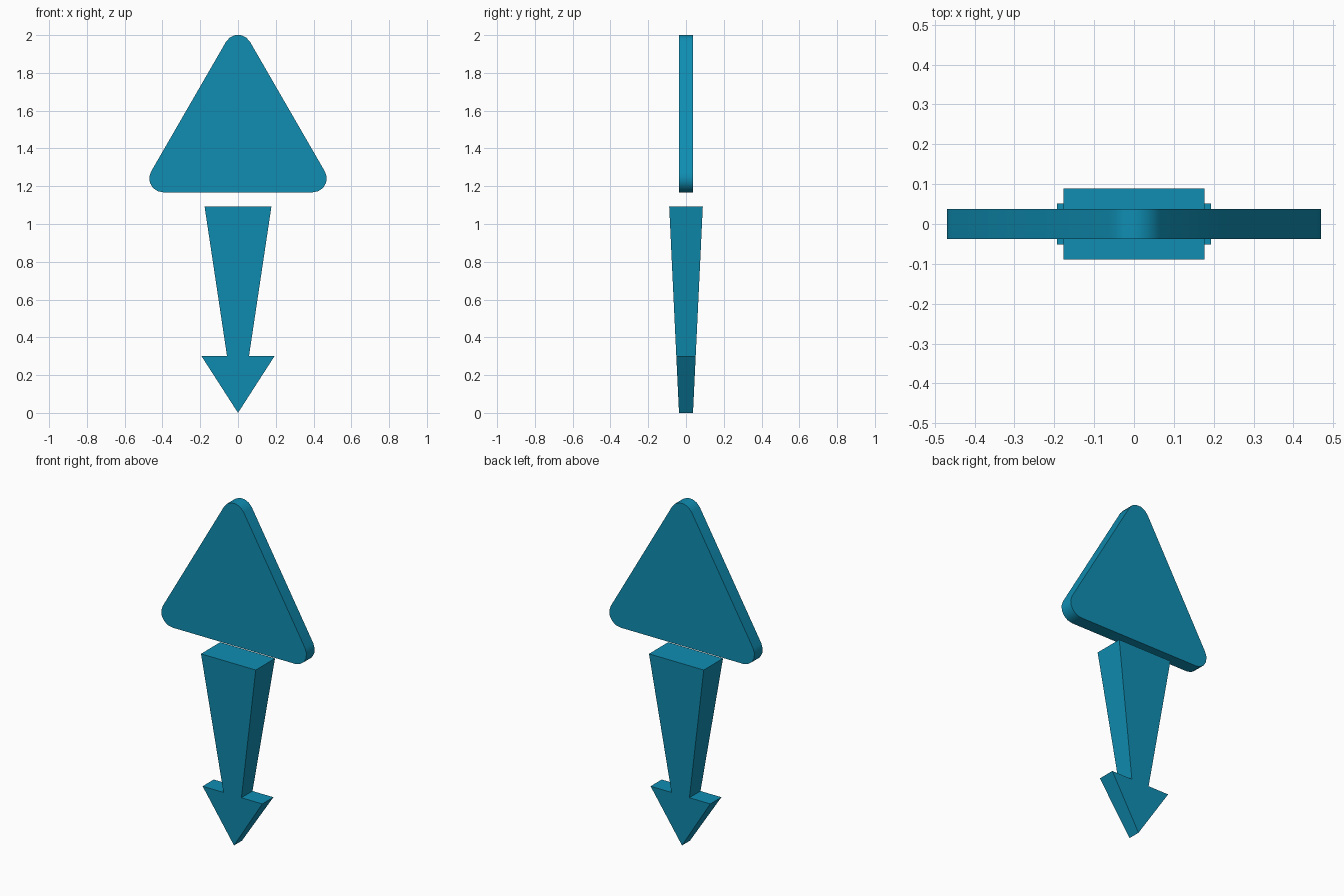
import bpy, bmesh
from math import sin, cos, radians, sqrt

if "Cube" in bpy.data.objects:
    bpy.data.objects.remove(bpy.data.objects["Cube"])

teal = bpy.data.materials.new("teal")
teal.diffuse_color = (0.005, 0.27, 0.45, 1)
teal.use_nodes = True
teal.node_tree.nodes["Principled BSDF"].inputs["Base Color"].default_value = teal.diffuse_color


def slab(name, profile, half_depth):
    """Extrude an x-z profile along y; half_depth(z) gives the half thickness."""
    bm = bmesh.new()
    front = [bm.verts.new((x, -half_depth(z), z)) for x, z in profile]
    back = [bm.verts.new((x, half_depth(z), z)) for x, z in profile]
    bm.faces.new(front)
    bm.faces.new(back[::-1])
    n = len(profile)
    for i in range(n):
        j = (i + 1) % n
        bm.faces.new((front[j], front[i], back[i], back[j]))
    bmesh.ops.recalc_face_normals(bm, faces=bm.faces)
    mesh = bpy.data.meshes.new(name)
    bm.to_mesh(mesh)
    bm.free()
    mesh.materials.append(teal)
    obj = bpy.data.objects.new(name, mesh)
    bpy.context.collection.objects.link(obj)
    return obj


# Rounded equilateral triangle sign
r, c, base = 0.073, 0.397, 1.168
low = base + r
corners = [(c, low, -90), (0, low + c * sqrt(3), 30), (-c, low, 150)]
steps = 5
outline = [(cx + r * cos(radians(a + 120 * k / steps)),
            cz + r * sin(radians(a + 120 * k / steps)))
           for cx, cz, a in corners for k in range(steps + 1)]
sign = slab("triangle_head", outline, lambda z: 0.038)
bpy.context.view_layer.objects.active = sign
sign.select_set(True)
bpy.ops.object.shade_smooth_by_angle(angle=radians(30))

# Tapered shaft ending in a downward arrowhead, thinner toward the tip
right = [(0.058, 0.3), (0.177, 1.093)]
half = [(0.193, 0.3)] + right
arrow = [(0, 0)] + half + [(-x, z) for x, z in reversed(half)]
slab("arrow_pointer", arrow, lambda z: 0.037 + 0.052 * z / 1.093)
